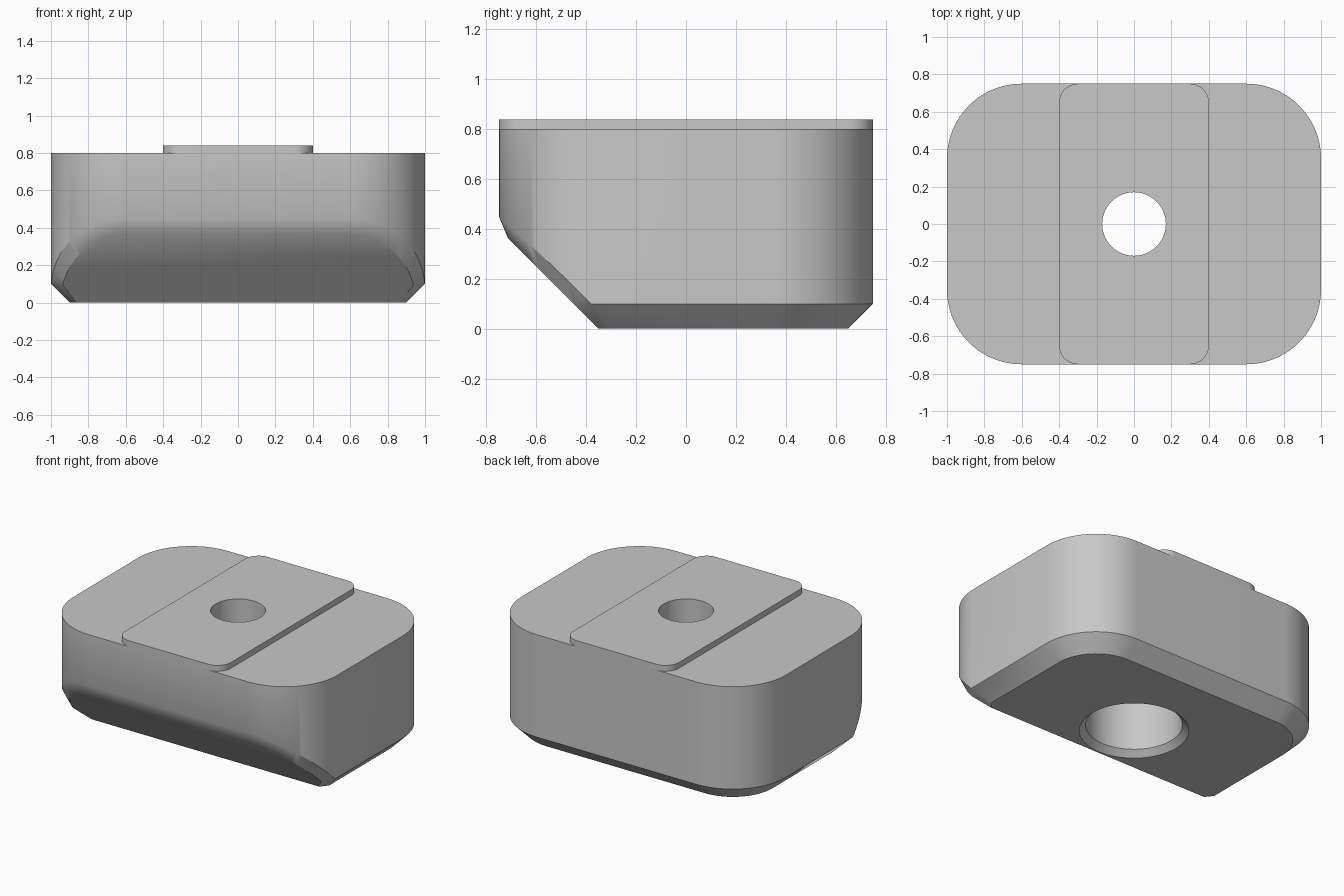
import bpy, bmesh
from math import sin, cos, pi, radians, sqrt, asin

if "Cube" in bpy.data.objects:
    bpy.data.objects.remove(bpy.data.objects["Cube"], do_unlink=True)

grey = bpy.data.materials.new("light_grey")
grey.use_nodes = True
GREY = (0.58, 0.58, 0.58, 1)
grey.diffuse_color = GREY
grey.node_tree.nodes["Principled BSDF"].inputs["Base Color"].default_value = GREY


def build(name, faces):
    """Make an object from polygons given as point lists, merging shared points."""
    bm = bmesh.new()
    verts = {}
    for points in faces:
        loop = []
        for p in points:
            key = tuple(round(c, 5) for c in p)
            if key not in verts:
                verts[key] = bm.verts.new(p)
            if verts[key] not in loop:
                loop.append(verts[key])
        if len(loop) > 2:
            bm.faces.new(loop)
    bmesh.ops.recalc_face_normals(bm, faces=bm.faces)
    mesh = bpy.data.meshes.new(name)
    bm.to_mesh(mesh)
    bm.free()
    mesh.materials.append(grey)
    obj = bpy.data.objects.new(name, mesh)
    bpy.context.collection.objects.link(obj)
    return obj


def bands(a, b, closed=False):
    """Quads between two matching rows of points."""
    n = len(a)
    return [[a[i], a[(i + 1) % n], b[(i + 1) % n], b[i]] for i in range(n if closed else n - 1)]


def flip(points):
    return [(-x, y, z) for x, y, z in reversed(points)]


# Body dimensions
CX, CY, R, TOP, CHAMFER, BEVEL, STEPS = 0.6, 0.35, 0.4, 0.8, 0.1, 0.05, 24

# Front corner: edge of the wall, and edge of the sloped face inside its bevel
t_wall, t_slope = asin(0.075), asin(CHAMFER / R)
angles = [t_wall, (t_wall + t_slope) / 2]
angles += [t_slope + (pi / 2 - t_slope) * i / STEPS for i in range(STEPS + 1)]
low_front, slope_edge = [], []
for t in reversed(angles):
    k = sqrt(1 + cos(t) ** 2)
    z = CHAMFER if t == t_wall else R * sin(t) + BEVEL * k
    low_front.append((CX + R * cos(t), -CY - R * sin(t), z))
    t = max(t, t_slope)
    k = sqrt(1 + cos(t) ** 2)
    z = R * sin(t) - BEVEL * sin(t) / (k * sqrt(2))
    slope_edge.append((CX + R * cos(t) - BEVEL * sqrt(2) * cos(t) / k, -CY - z, z))

# Back corner: lower edge of the wall and the chamfer's bottom edge
arc = [pi / 2 * i / STEPS for i in range(STEPS + 1)]
low_back = [(CX + R * cos(t), CY + R * sin(t), CHAMFER) for t in arc]
r = R - CHAMFER
base = [(CX + r, BEVEL - CY, 0)] + [(CX + r * cos(t), CY + r * sin(t), 0) for t in arc]
slope_foot = (CX + r - 0.04, -CY, 0)

# Join the right and left halves into full rows
low = low_front + low_back
low += flip(low)
top = [(x, y, TOP) for x, y, z in low]
chamfer_top = [low_front[-1]] + low_back
chamfer_top += flip(chamfer_top)
base += flip(base)
bevel_top = flip(low_front) + low_front
bevel_end = [low_front[-1], base[0], slope_foot, slope_edge[-1]]
slope = flip(slope_edge) + slope_edge
foot = [slope_foot, flip([slope_foot])[0]]

faces = [top, slope + foot, base + foot[::-1], bevel_end, flip(bevel_end)]
faces += bands(top, low, closed=True)
faces += bands(chamfer_top, base)
faces += bands(bevel_top, slope)
body = build("body", faces)

# Raised rail across the top
outline = []
for quarter, (sx, sy) in enumerate([(1, 1), (-1, 1), (-1, -1), (1, -1)]):
    for i in range(13):
        t = (quarter + i / 12) * pi / 2
        outline.append((sx * 0.3 + 0.1 * cos(t), sy * 0.65 + 0.1 * sin(t)))
rail_low = [(x, y, TOP) for x, y in outline]
rail_top = [(x, y, TOP + 0.04) for x, y in outline]
rail = build("top_rail", [rail_low, rail_top] + bands(rail_low, rail_top, closed=True))

# Stepped screw hole with a wider, chamfered pocket underneath
profile = [(0.36, -0.02), (0.30, 0.04), (0.30, 0.45), (0.17, 0.45), (0.17, 0.95)]
rings = [[(rad * cos(2 * pi * i / 64), rad * sin(2 * pi * i / 64), z) for i in range(64)]
         for rad, z in profile]
cut_faces = [rings[0], rings[-1]]
for a, b in zip(rings, rings[1:]):
    cut_faces += bands(a, b, closed=True)
cutter = build("hole_cutter", cut_faces)
cutter.hide_render = True

for obj in (body, rail):
    bpy.ops.object.select_all(action="DESELECT")
    obj.select_set(True)
    bpy.context.view_layer.objects.active = obj
    hole = obj.modifiers.new("screw_hole", "BOOLEAN")
    hole.operation = "DIFFERENCE"
    hole.solver = "EXACT"
    hole.object = cutter
    bpy.ops.object.modifier_apply(modifier=hole.name)
    bpy.ops.object.shade_smooth_by_angle(angle=radians(30))
bpy.data.objects.remove(cutter, do_unlink=True)
